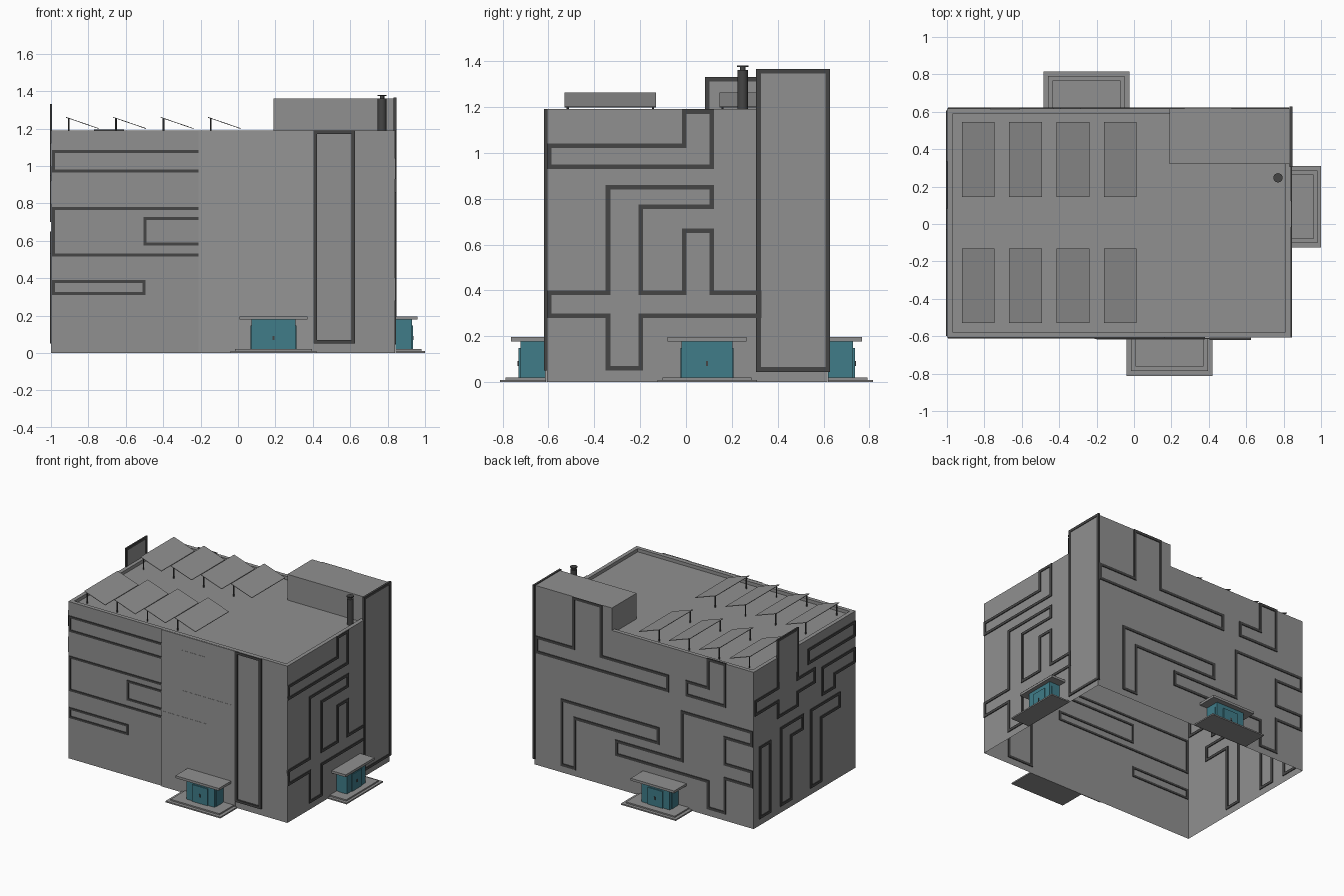
import bpy, bmesh
from mathutils import Vector

if "Cube" in bpy.data.objects:
    bpy.data.objects.remove(bpy.data.objects["Cube"])

X0, X1, Y0, Y1, H = -1.0, 0.84, -0.607, 0.617, 1.19


def material(name, rgb):
    m = bpy.data.materials.new(name)
    m.diffuse_color = (*rgb, 1)
    m.use_nodes = True
    m.node_tree.nodes["Principled BSDF"].inputs["Base Color"].default_value = m.diffuse_color
    return m


GREY = material("wall_grey", (0.28, 0.28, 0.28))
PALE = material("panel_grey", (0.30, 0.30, 0.30))
TEAL = material("teal_glass", (0.05, 0.2, 0.25))
DARK = material("dark_trim", (0.06, 0.06, 0.06))


def finish(name, bm, mat=None):
    bmesh.ops.recalc_face_normals(bm, faces=bm.faces)
    me = bpy.data.meshes.new(name)
    bm.to_mesh(me)
    bm.free()
    ob = bpy.data.objects.new(name, me)
    bpy.context.collection.objects.link(ob)
    me.materials.append(mat or GREY)
    return ob


def add_box(bm, a, b):
    vs = bmesh.ops.create_cube(bm, size=1)["verts"]
    for v in vs:
        v.co = Vector([(a[i] + b[i]) / 2 + v.co[i] * abs(b[i] - a[i]) for i in range(3)])


def box(name, a, b, mat=None):
    bm = bmesh.new()
    add_box(bm, a, b)
    return finish(name, bm, mat)


def cylinder(name, x, y, z0, z1, r, mat=None, n=16):
    bm = bmesh.new()
    bmesh.ops.create_cone(bm, cap_ends=True, segments=n, radius1=r, radius2=r, depth=z1 - z0)
    bmesh.ops.translate(bm, verts=bm.verts, vec=(x, y, (z0 + z1) / 2))
    return finish(name, bm, mat)


# Wall coordinates: u along the wall, v up, d outwards
WALL = {
    "front": lambda u, v, d: (u, Y0 - d, v),
    "back": lambda u, v, d: (u, Y1 + d, v),
    "right": lambda u, v, d: (X1 + d, u, v),
    "left": lambda u, v, d: (X0 - d, u, v),
}


def frame(name, wall, pts, w=0.02, d0=-0.006, d1=0.006):
    """Mitred trim that follows the inside of a right-angled outline."""
    n = len(pts)
    area = sum(pts[i][0] * pts[(i + 1) % n][1] - pts[(i + 1) % n][0] * pts[i][1] for i in range(n))
    p = [Vector(q) for q in (pts if area > 0 else pts[::-1])]
    inner = []
    for i in range(n):
        a, b = (p[i] - p[i - 1]).normalized(), (p[(i + 1) % n] - p[i]).normalized()
        inner.append(p[i] + w * Vector((-a.y - b.y, a.x + b.x)))
    bm = bmesh.new()
    rings = [[bm.verts.new(WALL[wall](q.x, q.y, d)) for q in ring]
             for ring, d in ((p, d0), (p, d1), (inner, d1), (inner, d0))]
    for k in range(4):
        r, s = rings[k], rings[(k + 1) % 4]
        for i in range(n):
            j = (i + 1) % n
            bm.faces.new((r[i], r[j], s[j], s[i]))
    return finish(name, bm, DARK)


def rect(u0, u1, v0, v1):
    return [(u0, v0), (u1, v0), (u1, v1), (u0, v1)]


def wall_slab(name, wall, u0, u1, v0, v1, d0, d1, mat=None):
    return box(name, WALL[wall](u0, v0, d0), WALL[wall](u1, v1, d1), mat)


# Main body: open underneath, sunken roof inside a low parapet
bm = bmesh.new()
rings = []
for inset, z in ((0, 0), (0, H), (0.03, H), (0.03, H - 0.025)):
    rings.append([bm.verts.new(c) for c in (
        (X0 + inset, Y0 + inset, z), (X1 - inset, Y0 + inset, z),
        (X1 - inset, Y1 - inset, z), (X0 + inset, Y1 - inset, z))])
for r, s in zip(rings, rings[1:]):
    for i in range(4):
        bm.faces.new((r[i], r[(i + 1) % 4], s[(i + 1) % 4], s[i]))
bm.faces.new(rings[-1])
finish("building_body", bm)

# Rooftop block and tall corner slab
box("roof_block", (0.19, 0.32, H - 0.025), (X1, Y1, 1.36))
wall_slab("tower_slab", "right", 0.308, 0.622, 0.05, 1.36, -0.005, 0.004)
frame("tower_trim", "right", rect(0.306, 0.628, 0.045, 1.365), 0.02, -0.008, 0.008)

# Front wall: trims, raised panel, shallow bands
frame("front_trim_top", "front", rect(-0.995, 0.165, 0.965, 1.085), 0.016)
frame("front_trim_fork", "front", [
    (-0.995, 0.515), (0.165, 0.515), (0.165, 0.59), (-0.49, 0.59),
    (-0.49, 0.71), (0.38, 0.71), (0.38, 0.78), (-0.995, 0.78)], 0.016)
frame("front_trim_low", "front", rect(-0.995, -0.495, 0.31, 0.39), 0.016)
frame("front_trim_tall", "front", rect(0.405, 0.625, 0.05, 1.19), 0.018, -0.006, 0.012)
wall_slab("front_panel", "front", -0.21, 0.405, 0, H, 0.002, 0.008, PALE)
for k, (u0, u1, v0, v1) in enumerate(((-0.04, 0.165, 0.97, 1.08), (-0.04, 0.38, 0.715, 0.775),
                                      (-0.2, 0.165, 0.52, 0.575))):
    wall_slab(f"front_band_{k}", "front", u0, u1, v0, v1, 0.006, 0.0095, PALE)

# Right wall trims
frame("right_trim_hook", "right", [
    (-0.607, 0.93), (0.122, 0.93), (0.122, 1.19), (-0.017, 1.19), (-0.017, 1.04), (-0.607, 1.04)])
frame("right_trim_maze", "right", [
    (-0.35, 0.86), (0.122, 0.86), (0.122, 0.755), (-0.187, 0.755), (-0.187, 0.4), (-0.017, 0.4),
    (-0.017, 0.67), (0.122, 0.67), (0.122, 0.4), (0.33, 0.4), (0.33, 0.28), (-0.187, 0.28),
    (-0.187, 0.05), (-0.35, 0.05), (-0.35, 0.28), (-0.607, 0.28), (-0.607, 0.4), (-0.35, 0.4)])

# Back wall trims
frame("back_trim_tower", "back", [
    (0.83, 0.85), (-0.29, 0.85), (-0.29, 0.98), (0.27, 0.98), (0.27, 1.36), (0.52, 1.36),
    (0.52, 0.98), (0.83, 0.98)])
frame("back_trim_corner", "back", [
    (-0.43, 0.86), (-0.77, 0.86), (-0.77, 1.195), (-0.61, 1.195), (-0.61, 0.98), (-0.43, 0.98)])
frame("back_trim_arch", "back", [
    (0.62, 0.05), (0.49, 0.05), (0.49, 0.43), (-0.21, 0.43), (-0.21, 0.56), (0.62, 0.56)])
frame("back_trim_maze", "back", [
    (0.16, 0.37), (-0.39, 0.37), (-0.39, 0.74), (-0.995, 0.74), (-0.995, 0.62), (-0.77, 0.62),
    (-0.77, 0.44), (-0.995, 0.44), (-0.995, 0.31), (-0.77, 0.31), (-0.77, 0.05), (-0.61, 0.05),
    (-0.61, 0.25), (0.16, 0.25)])

# Left wall trims, with the fin that rises above the roof
wall_slab("left_fin", "left", 0.085, 0.33, 1.0, 1.325, -0.004, 0.004)
frame("left_trim_fin", "left", [
    (0.335, 1.33), (0.083, 1.33), (0.083, 0.95), (-0.12, 0.95), (-0.12, 0.83), (0.083, 0.83),
    (0.083, 0.73), (0.335, 0.73), (0.335, 0.85), (0.607, 0.85), (0.607, 0.97), (0.335, 0.97)])
frame("left_trim_upper", "left", rect(-0.6, -0.03, 1.0, 1.12))
frame("left_trim_branch", "left", [
    (-0.2, 0.92), (-0.6, 0.92), (-0.6, 0.8), (-0.36, 0.8), (-0.36, 0.7), (-0.2, 0.7)])
frame("left_trim_bar", "left", rect(0.41, 0.55, 0.05, 0.6))
frame("left_trim_hook", "left", [
    (0.3, 0.05), (0.16, 0.05), (0.16, 0.53), (0.02, 0.53), (0.02, 0.65), (0.3, 0.65)])
frame("left_trim_arch", "left", [
    (-0.06, 0.05), (-0.2, 0.05), (-0.2, 0.53), (-0.42, 0.53), (-0.42, 0.65), (-0.06, 0.65)])

# Solar panels: two rows of four, each on two posts
for row, yc in (("front", -0.33), ("back", 0.345)):
    for k in range(4):
        x = -0.92 + 0.253 * k
        bm = bmesh.new()
        add_box(bm, (x, yc - 0.2, -0.002), (x + 0.175, yc + 0.2, 0.002))
        for v in bm.verts:
            v.co.z += 1.26 - (v.co.x - x) * 0.06 / 0.175
        finish(f"solar_panel_{row}_{k}", bm)
        for s in (-1, 1):
            cylinder(f"panel_post_{row}_{k}_{s}", x + 0.015, yc + 0.186 * s,
                     H - 0.025, 1.254, 0.005, DARK, 8)

# Chimney with a raised cap
for part, z0, z1, r in (("pipe", H - 0.025, 1.36, 0.023), ("neck", 1.36, 1.376, 0.012),
                        ("cap", 1.374, 1.38, 0.025)):
    ob = cylinder(f"chimney_{part}", 0.77, 0.247, z0, z1, r, DARK)
    bpy.context.view_layer.objects.active = ob
    bpy.ops.object.select_all(action='DESELECT')
    ob.select_set(True)
    bpy.ops.object.shade_smooth_by_angle()


# Entrances: two steps, glazed porch, doors, flat canopy
def entrance(wall, c, k, w):
    def slab(name, u0, u1, v0, v1, d0, d1, mat=None):
        wall_slab(f"{wall}_{name}", wall, c + u0 * w, c + u1 * w, v0, v1, d0 * k, d1 * k, mat)
    slab("lower_step", -0.23, 0.23, 0, 0.01, 0.003, 0.205)
    slab("upper_step", -0.205, 0.205, 0.01, 0.02, 0.003, 0.18)
    slab("porch", -0.118, 0.118, 0.02, 0.18, 0.003, 0.115, TEAL)
    slab("canopy", -0.182, 0.182, 0.178, 0.196, 0.003, 0.155)
    slab("doors", -0.064, 0.064, 0.02, 0.148, 0.11, 0.123, TEAL)
    slab("handles", -0.005, 0.005, 0.07, 0.092, 0.122, 0.127, DARK)
    for s in (-1, 1):
        slab(f"side_door_{s}", s * 0.116, s * 0.122, 0.02, 0.148, 0.025, 0.095, TEAL)


entrance("front", 0.19, 1.0, 1.0)
entrance("back", -0.255, 0.97, 1.0)
entrance("right", 0.092, 0.78, 0.945)
